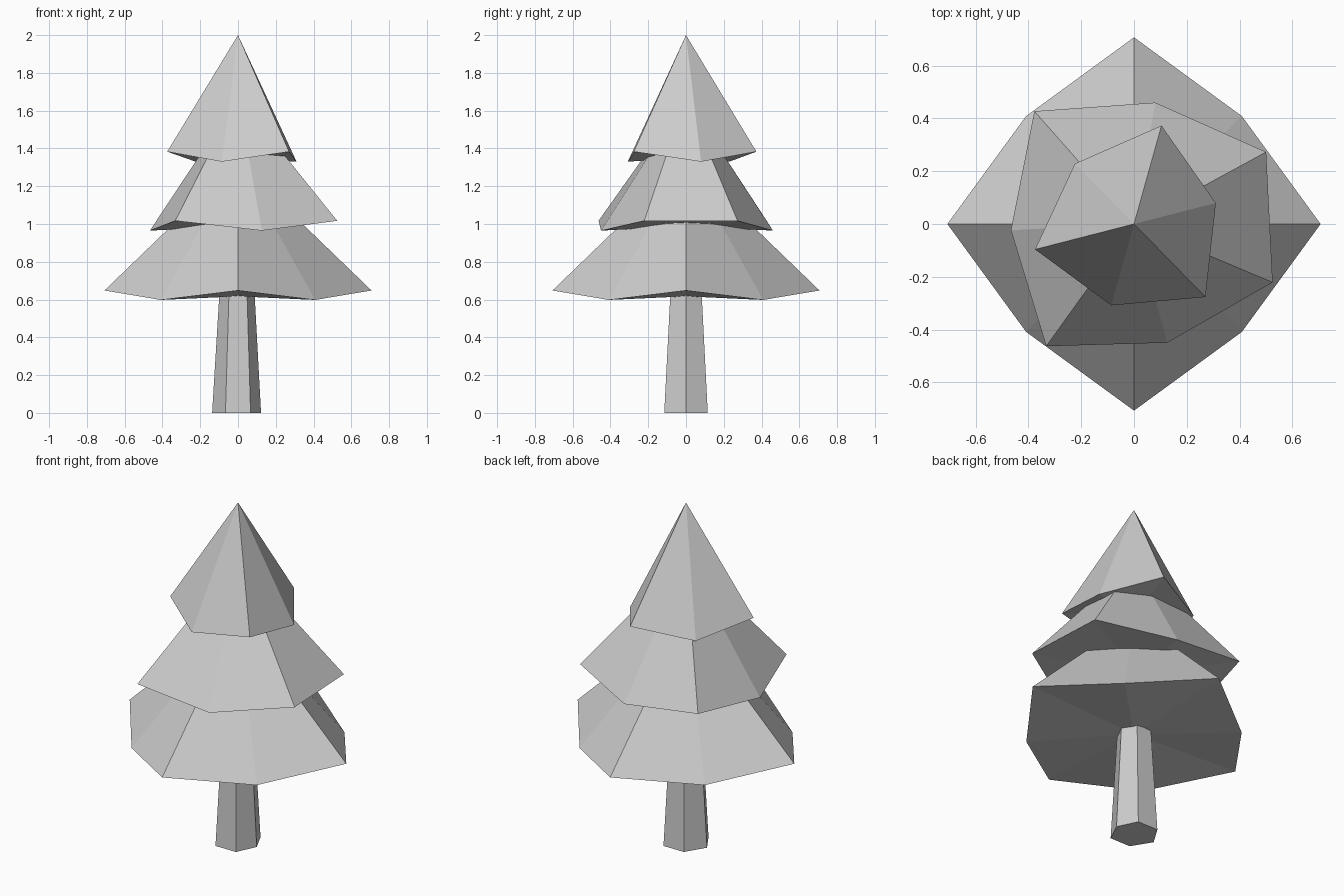
import bpy
from math import cos, sin, radians

cube = bpy.data.objects.get("Cube")
if cube:
    bpy.data.objects.remove(cube, do_unlink=True)

# One plain grey for the whole tree
grey = bpy.data.materials.new("light grey")
grey.use_nodes = True
colour = (0.61, 0.61, 0.61, 1)
grey.diffuse_color = colour
grey.node_tree.nodes["Principled BSDF"].inputs["Base Color"].default_value = colour


def build(name, verts, faces):
    mesh = bpy.data.meshes.new(name)
    mesh.from_pydata(verts, [], faces)
    mesh.materials.append(grey)
    mesh.update()
    obj = bpy.data.objects.new(name, mesh)
    bpy.context.collection.objects.link(obj)
    return obj


def ring(radii, heights, start):
    n = len(radii)
    angles = [radians(start + 360 * i / n) for i in range(n)]
    return [(r * cos(a), r * sin(a), z) for r, z, a in zip(radii, heights, angles)]


def tier(name, count, start, outer, inner, outer_z, inner_z, apex_z):
    """Faceted cone whose rim zigzags between outer and inner points."""
    even = [i % 2 == 0 for i in range(count)]
    heights = [outer_z if e else inner_z for e in even]
    rim = ring([outer if e else inner for e in even], heights, start)
    under = (0, 0, sum(heights) / count - 0.006)
    faces = []
    for i in range(count):
        j = (i + 1) % count
        faces += [(i, j, count), (j, i, count + 1)]
    return build(name, rim + [(0, 0, apex_z), under], faces)


# Foliage
tier("lower_foliage", 8, 0, 0.707, 0.578, 0.648, 0.598, 1.33)
tier("middle_foliage", 7, 28.6, 0.57, 0.467, 1.017, 0.965, 1.67)
tier("upper_foliage", 6, 74.4, 0.387, 0.32, 1.383, 1.33, 2.0)

# Tapered six-sided trunk, slightly uneven
radii = [0.122, 0.133, 0.133, 0.137, 0.133, 0.133]
n = len(radii)
base = ring(radii, [0] * n, 0)
top = ring([r * 0.72 for r in radii], [0.63] * n, 0)
sides = [(i, (i + 1) % n, (i + 1) % n + n, i + n) for i in range(n)]
build("trunk", base + top, sides + [tuple(reversed(range(n))), tuple(range(n, 2 * n))])
